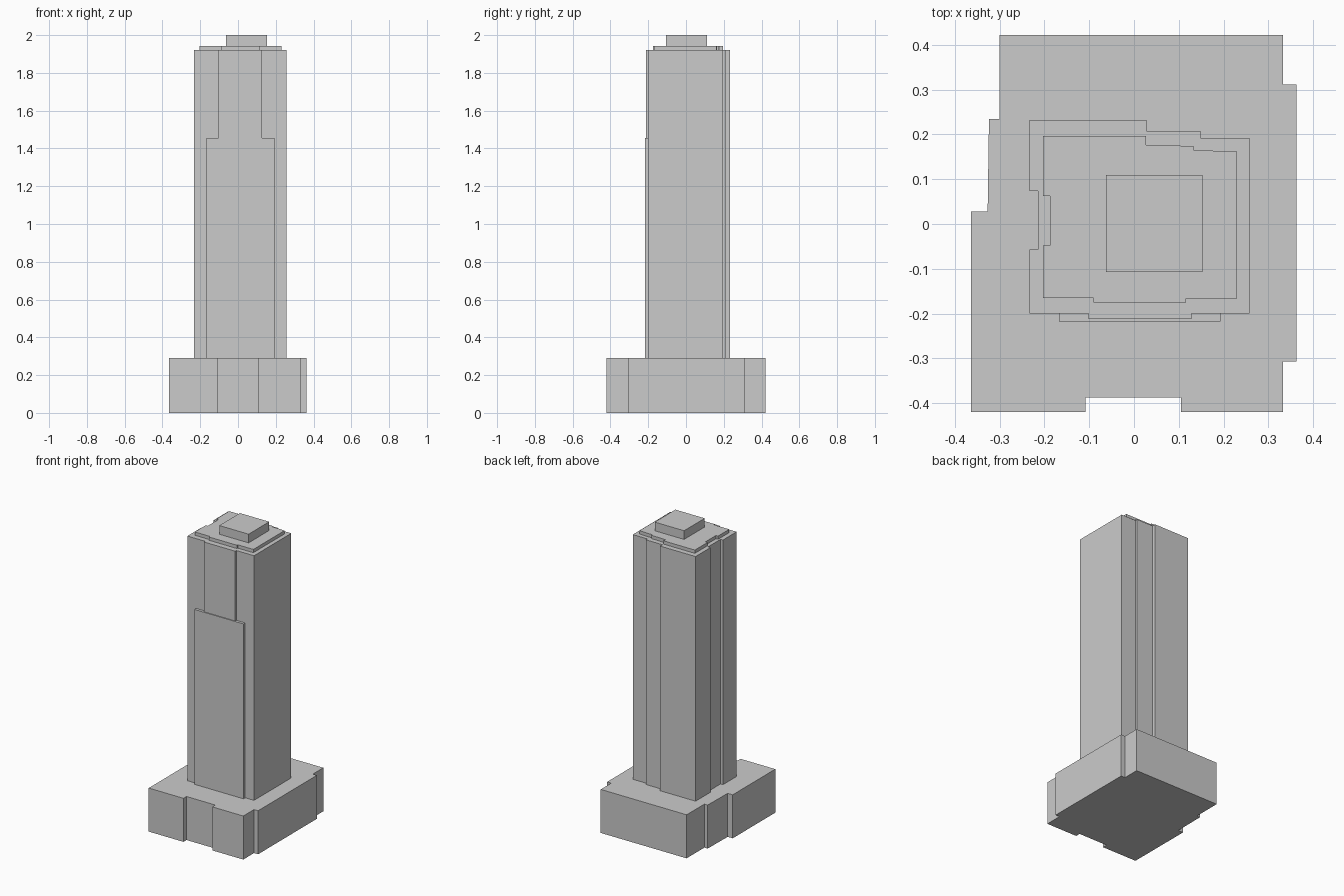
import bpy
import bmesh


def prism(name, outline, z0, z1):
    """Extrude a flat plan outline from z0 to z1 as a closed solid."""
    bm = bmesh.new()
    face = bm.faces.new([bm.verts.new((x, y, z0)) for x, y in outline])
    top = bmesh.ops.extrude_face_region(bm, geom=[face], use_keep_orig=True)
    verts = [v for v in top["geom"] if isinstance(v, bmesh.types.BMVert)]
    bmesh.ops.translate(bm, vec=(0, 0, z1 - z0), verts=verts)
    bmesh.ops.recalc_face_normals(bm, faces=bm.faces)
    mesh = bpy.data.meshes.new(name)
    bm.to_mesh(mesh)
    bm.free()
    obj = bpy.data.objects.new(name, mesh)
    bpy.context.collection.objects.link(obj)
    return obj


def rect(x0, x1, y0, y1):
    return [(x0, y0), (x1, y0), (x1, y1), (x0, y1)]


# Wide podium with a recessed entrance and notched corners
prism("podium", [
    (-0.364, -0.42), (-0.108, -0.42), (-0.108, -0.388), (0.105, -0.388),
    (0.105, -0.42), (0.333, -0.42), (0.333, -0.307), (0.363, -0.307),
    (0.363, 0.312), (0.333, 0.312), (0.333, 0.422), (-0.30, 0.422),
    (-0.30, 0.235), (-0.324, 0.235), (-0.327, 0.028), (-0.364, 0.028)], 0, 0.29)

# Tall shaft: front bay, stepped back and a groove on the left side
prism("tower_shaft", [
    (-0.233, -0.20), (-0.102, -0.20), (-0.102, -0.212), (0.128, -0.212),
    (0.128, -0.20), (0.258, -0.20), (0.258, 0.192), (0.149, 0.192),
    (0.149, 0.208), (0.028, 0.208), (0.028, 0.232), (-0.233, 0.232),
    (-0.233, 0.074), (-0.215, 0.074), (-0.215, -0.057), (-0.233, -0.057)], 0.29, 1.92)

# Shallow slab on the lower part of the front
prism("front_slab", rect(-0.168, 0.193, -0.218, -0.20), 0.29, 1.455)

# Thin roof step, an inset echo of the shaft outline
prism("roof_step", [
    (-0.203, -0.165), (-0.09, -0.165), (-0.09, -0.175), (0.116, -0.175),
    (0.116, -0.167), (0.23, -0.167), (0.23, 0.162), (0.133, 0.165),
    (0.133, 0.174), (0.027, 0.177), (0.027, 0.197), (-0.203, 0.197),
    (-0.203, 0.063), (-0.188, 0.063), (-0.188, -0.048), (-0.203, -0.048)], 1.92, 1.942)

# Plant room on top
prism("roof_box", rect(-0.063, 0.153, -0.107, 0.11), 1.942, 2.0)
